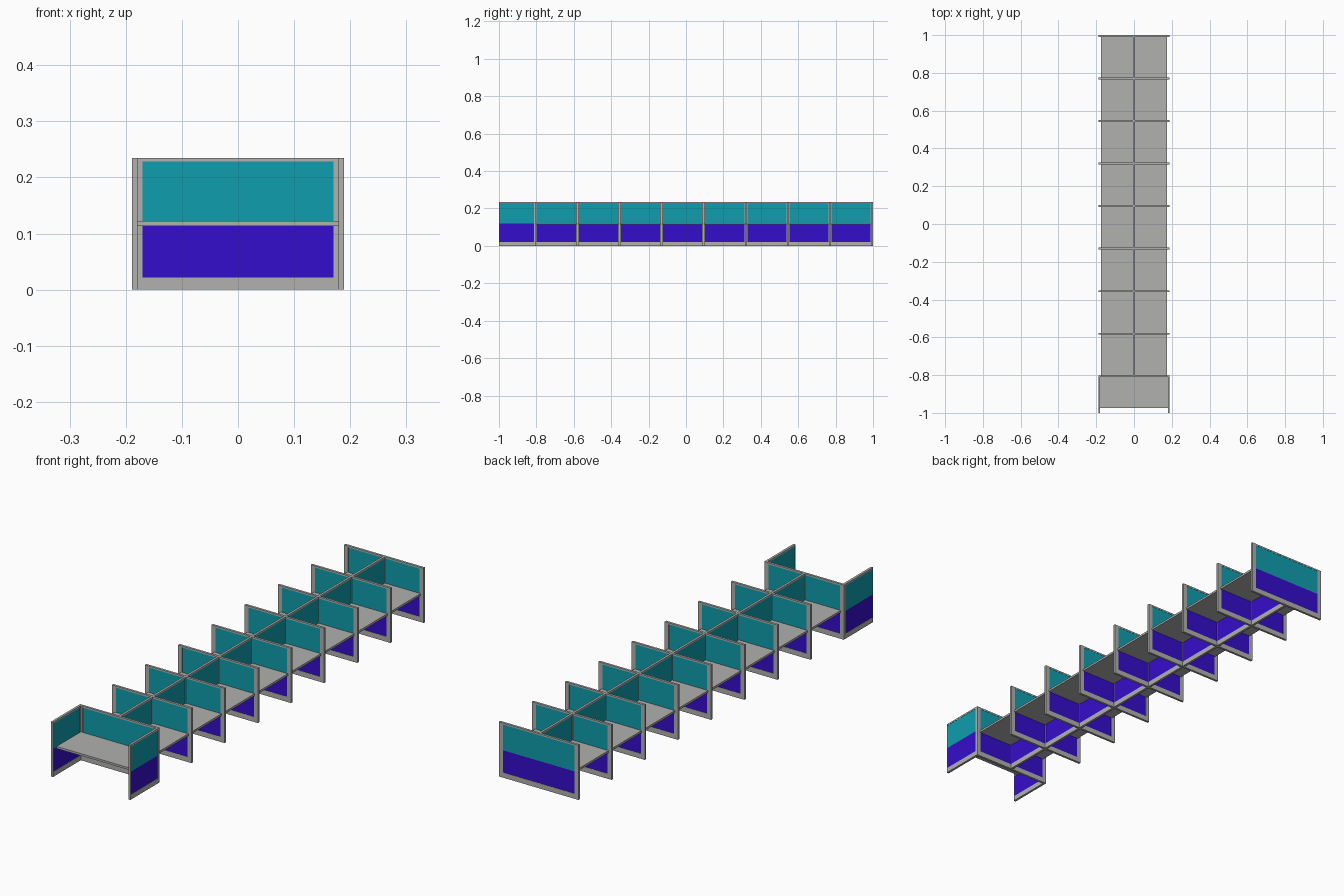
import bpy
import bmesh
from mathutils import Vector

if "Cube" in bpy.data.objects:
    bpy.data.objects.remove(bpy.data.objects["Cube"])


def material(name, rgb):
    m = bpy.data.materials.new(name)
    m.diffuse_color = (*rgb, 1)
    m.use_nodes = True
    m.node_tree.nodes["Principled BSDF"].inputs["Base Color"].default_value = m.diffuse_color
    return m


GREY = material("grey frame", (0.44, 0.44, 0.43))
TEAL = material("teal fabric", (0.005, 0.34, 0.42))
BLUE = material("blue panel", (0.036, 0.004, 0.60))


def boxes(name, mat, spans):
    """One object from boxes given as (low corner, high corner)."""
    bm = bmesh.new()
    for lo, hi in spans:
        lo, hi = Vector(lo), Vector(hi)
        for v in bmesh.ops.create_cube(bm, size=1)["verts"]:
            v.co = (lo + hi) / 2 + v.co * (hi - lo)
    me = bpy.data.meshes.new(name)
    bm.to_mesh(me)
    bm.free()
    me.materials.append(mat)
    ob = bpy.data.objects.new(name, me)
    bpy.context.collection.objects.link(ob)
    return ob


HEIGHT, RAIL, TOP = 0.235, 0.022, 0.228
DESK_LO, DESK_HI = 0.113, 0.122
HALF, THICK, RECESS = 0.189, 0.010, 0.001


def partition(name, axis, a, b, pos, stile_a, stile_b, split, thick=THICK):
    """Framed two-colour screen running from a to b along an axis (0=x, 1=y)."""
    def span(u0, u1, z0, z1, t):
        lo, hi = pos - t / 2, pos + t / 2
        if axis == 0:
            return (u0, lo, z0), (u1, hi, z1)
        return (lo, u0, z0), (hi, u1, z1)

    i, j = a + stile_a, b - stile_b
    frame = [span(i, j, 0, RAIL, thick), span(i, j, TOP, HEIGHT, thick)]
    if stile_a:
        frame.append(span(a, i, 0, HEIGHT, thick))
    if stile_b:
        frame.append(span(j, b, 0, HEIGHT, thick))
    boxes(name + "_frame", GREY, frame)
    inner = thick - 2 * RECESS
    boxes(name + "_upper_panel", TEAL, [span(i, j, split, TOP, inner)])
    boxes(name + "_lower_panel", BLUE, [span(i, j, RAIL, split, inner)])


# cross screens, evenly spaced along the row
BAYS = 8
Y0, Y1 = -0.806, 0.995
PITCH = (Y1 - Y0) / BAYS
for k in range(BAYS + 1):
    partition(f"cross_screen_{k + 1}", 0, -HALF, HALF, Y0 + k * PITCH,
              0.019, 0.019, 0.117)

# central spine and a pair of desks in each bay
for k in range(BAYS):
    a = Y0 + k * PITCH + THICK / 2
    b = a + PITCH - THICK
    partition(f"spine_screen_{k + 1}", 1, a, b, 0, 0.003, 0.003, 0.117)
    for side, x0, x1 in (("left", -0.174, -THICK / 2), ("right", THICK / 2, 0.174)):
        boxes(f"desk_{side}_{k + 1}", GREY, [((x0, a, DESK_LO), (x1, b, DESK_HI))])

# wide end desk between two side wings
front = Y0 - THICK / 2
for side, s in (("left", -1), ("right", 1)):
    partition(f"wing_{side}", 1, -1.0, front, s * (HALF - THICK / 2),
              0.003, 0.003, 0.119)
boxes("end_desk", GREY, [((-HALF + THICK, -0.975, DESK_LO),
                          (HALF - THICK, front, DESK_HI))])
